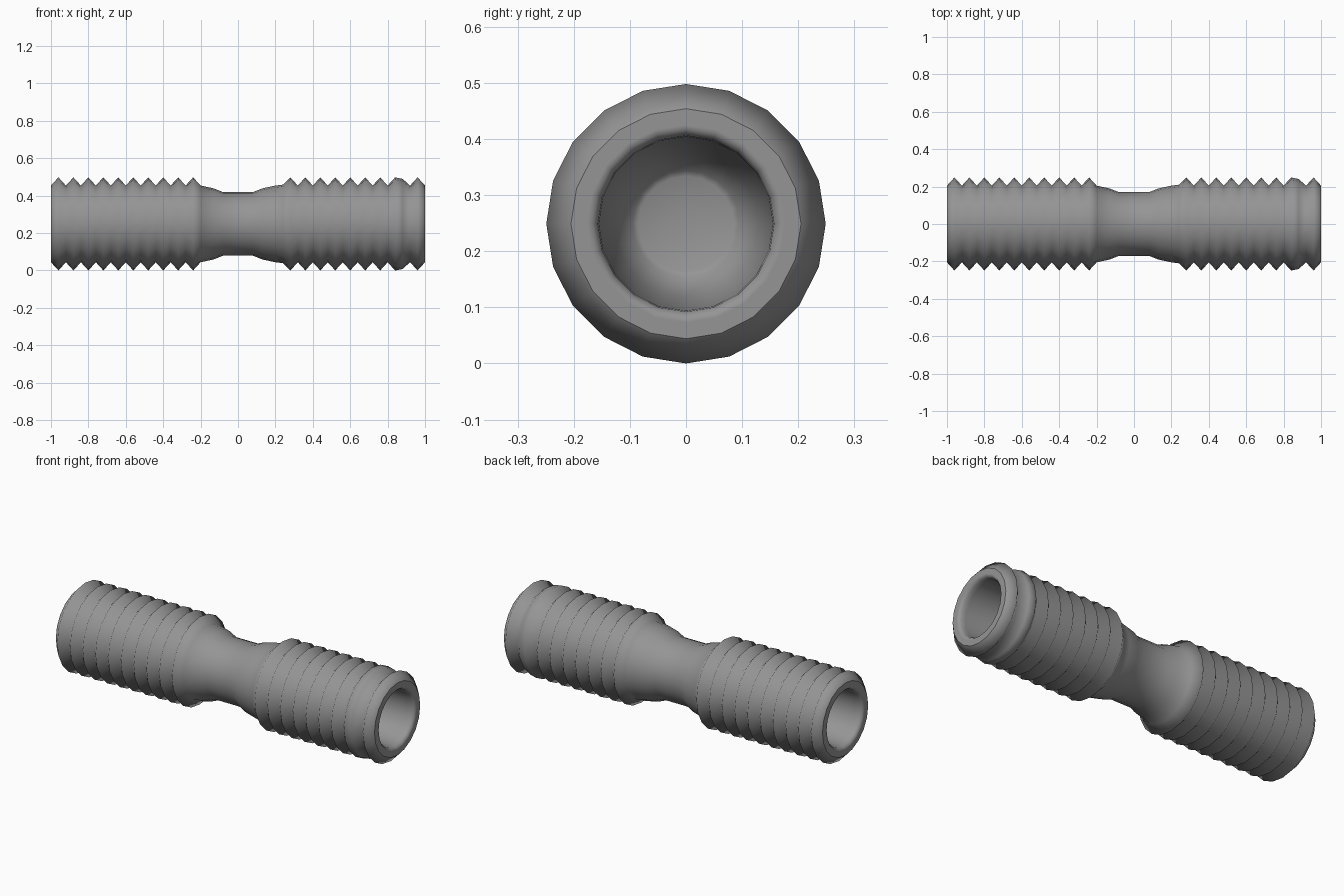
import bpy, bmesh, math

if "Cube" in bpy.data.objects:
    bpy.data.objects.remove(bpy.data.objects["Cube"])

SIDES = 20
R_PEAK, R_ROOT = 0.249, 0.205
CZ = R_PEAK


def thread(x0, count, pitch=0.08):
    """Zigzag thread profile: peak then root, repeated."""
    pts = []
    for i in range(count):
        pts.append((x0 + (i + 0.5) * pitch, R_PEAK))
        pts.append((x0 + (i + 1) * pitch, R_ROOT))
    return pts


def lathe(name, profile, material):
    """Spin an (x, radius) profile around the x axis; radius 0 makes a pole."""
    bm = bmesh.new()
    rings = []
    for x, r in profile:
        n = SIDES if r > 0 else 1
        rings.append([bm.verts.new((x, r * math.sin(2 * math.pi * i / SIDES),
                                    CZ + r * math.cos(2 * math.pi * i / SIDES)))
                      for i in range(n)])
    for a, b in zip(rings, rings[1:]):
        for i in range(SIDES):
            j = (i + 1) % SIDES
            quad = [a[i % len(a)], a[j % len(a)], b[j % len(b)], b[i % len(b)]]
            bm.faces.new(list(dict.fromkeys(quad)))
    bmesh.ops.recalc_face_normals(bm, faces=bm.faces[:])
    for f in bm.faces:
        f.smooth = True
    # Crisp outer edge of the flat end rims
    for e in bm.edges:
        if all(abs(abs(v.co.x) - 1) < 1e-4 and
               abs(math.hypot(v.co.y, v.co.z - CZ) - R_ROOT) < 1e-4 for v in e.verts):
            e.smooth = False
    me = bpy.data.meshes.new(name)
    bm.to_mesh(me)
    bm.free()
    me.materials.append(material)
    ob = bpy.data.objects.new(name, me)
    bpy.context.collection.objects.link(ob)
    return ob


# Dark steel
steel = bpy.data.materials.new("dark_steel")
steel.diffuse_color = (0.3, 0.3, 0.3, 1)
steel.use_nodes = True
steel.node_tree.nodes["Principled BSDF"].inputs["Base Color"].default_value = steel.diffuse_color

# Blind socket in each end, from its floor centre out to the rim
socket = [(0.275, 0), (0.28, 0.03), (0.28, 0.085), (0.285, 0.095), (0.34, 0.13),
          (0.96, 0.155), (0.985, 0.157), (1.0, 0.168), (1.0, 0.176)]

left_socket = [(-x, r) for x, r in socket]
left_thread = [(-1.0, R_ROOT)] + thread(-1.0, 10)
waist = [(-0.13, 0.19), (-0.08, 0.17), (0.08, 0.17), (0.13, 0.19),
         (0.2, R_ROOT), (0.24, 0.21)]
right_thread = thread(0.24, 7) + [(0.84, R_PEAK), (0.88, 0.241)] + \
    [(0.92, R_ROOT), (0.96, R_PEAK), (1.0, R_ROOT)]

# Double-ended threaded stud
lathe("threaded_stud",
      left_socket + left_thread + waist + right_thread + socket[::-1], steel)
